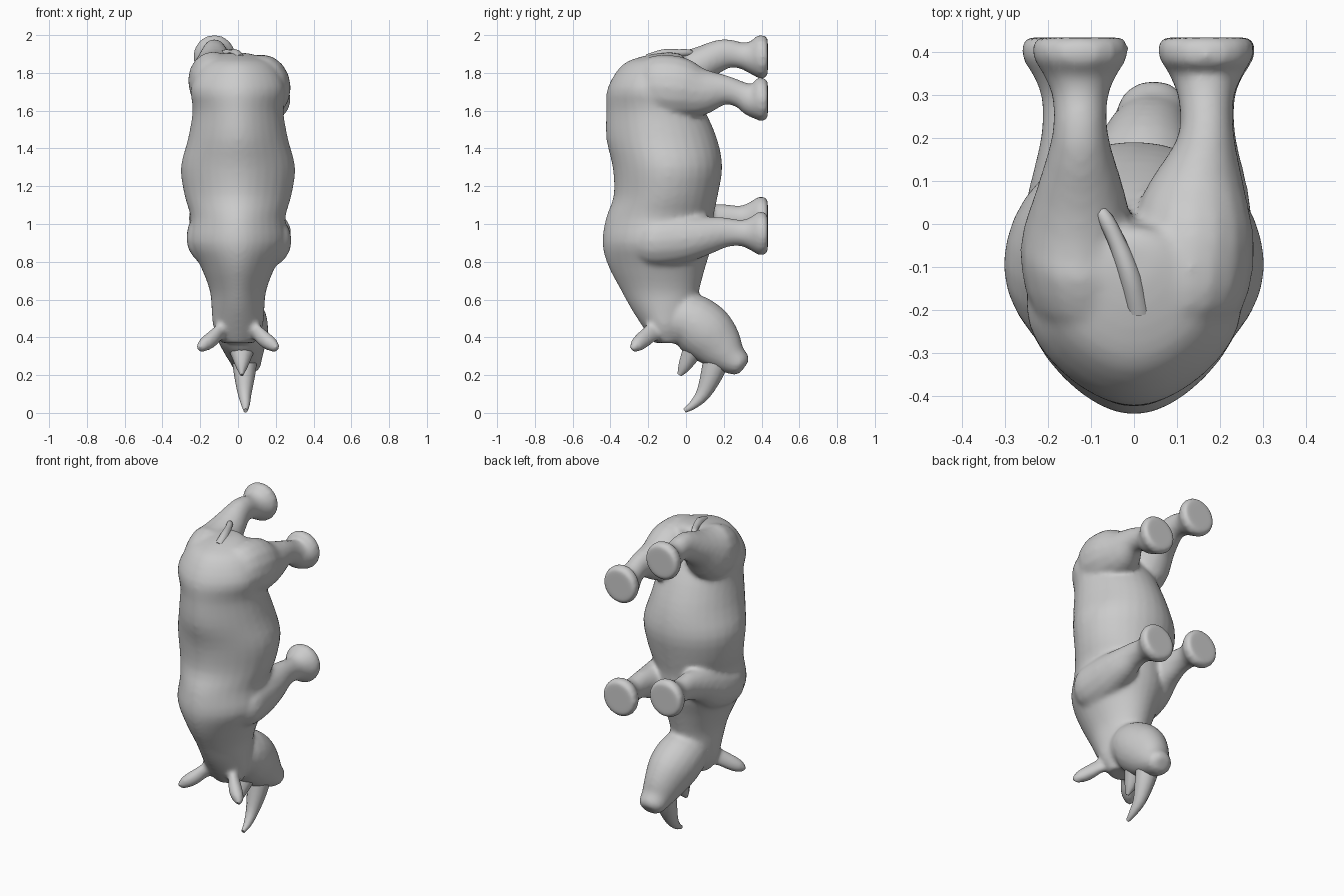
import bpy, bmesh
from math import sin, cos, pi
from mathutils import Vector

if "Cube" in bpy.data.objects:
    bpy.data.objects.remove(bpy.data.objects["Cube"])


def spline(rows, steps):
    """Catmull-Rom interpolation of rows of numbers."""
    out = []
    for i in range(len(rows) - 1):
        p0, p1 = rows[max(i - 1, 0)], rows[i]
        p2, p3 = rows[i + 1], rows[min(i + 2, len(rows) - 1)]
        for s in range(steps):
            t = s / steps
            out.append([0.5 * (2 * b + (c - a) * t + (2 * a - 5 * b + 4 * c - d) * t * t
                               + (3 * b - a - 3 * c + d) * t ** 3)
                        for a, b, c, d in zip(p0, p1, p2, p3)])
    out.append(list(rows[-1]))
    return out


def tube(name, rows, seg=20, steps=3, normal=None, keel=0):
    """Loft ellipses: each row is x, y, z, half width in x, half width across."""
    pts = spline(rows, steps)
    bm = bmesh.new()
    rings = []
    for i, (x, y, z, a, b) in enumerate(pts):
        p, q = pts[max(i - 1, 0)], pts[min(i + 1, len(pts) - 1)]
        n = Vector(normal) if normal else Vector((0, -(q[2] - p[2]), q[1] - p[1])).normalized()
        a, b = max(a, 0.004), max(b, 0.004)
        ring = []
        for k in range(seg):
            c, s = cos(2 * pi * k / seg), sin(2 * pi * k / seg)
            pinch = 1 - keel * max(0, -s) ** 2      # narrower along the spine
            ring.append(bm.verts.new(Vector((x + a * c * pinch, y, z)) + n * b * s))
        rings.append(ring)
    for r, s in zip(rings, rings[1:]):
        for k in range(seg):
            j = (k + 1) % seg
            bm.faces.new((r[k], r[j], s[j], s[k]))
    bm.faces.new(rings[0])
    bm.faces.new(rings[-1])
    bmesh.ops.recalc_face_normals(bm, faces=bm.faces)
    me = bpy.data.meshes.new(name)
    bm.to_mesh(me)
    bm.free()
    ob = bpy.data.objects.new(name, me)
    bpy.context.collection.objects.link(ob)
    bpy.ops.object.select_all(action='DESELECT')
    ob.select_set(True)
    bpy.context.view_layer.objects.active = ob
    bpy.ops.object.shade_smooth_by_angle(angle=0.8)
    return ob


# Body: z, back y, belly y, half width
profile = [(1.905, -.14, -.04, .05), (1.885, -.24, -.01, .12), (1.84, -.34, .0, .19),
           (1.72, -.415, .03, .25), (1.6, -.422, .10, .24), (1.45, -.422, .165, .265),
           (1.3, -.388, .192, .303), (1.15, -.383, .168, .283), (1.03, -.424, .145, .25),
           (.9, -.443, .14, .26), (.78, -.413, .105, .2), (.65, -.345, .07, .15),
           (.55, -.29, .05, .14), (.45, -.225, .0, .13), (.37, -.17, -.03, .09)]
body = tube("body", [(0, (lo + hi) / 2, z, w, (hi - lo) / 2) for z, lo, hi, w in profile],
            seg=32, normal=(0, 1, 0), keel=.22)

# Head, bent under the neck and turned a little aside
skin = [tube("head", [(0, -.15, .5, .10, .11), (.01, 0, .495, .14, .145), (.02, .1, .43, .14, .155),
                      (.03, .18, .35, .112, .13), (.04, .24, .29, .088, .09),
                      (.045, .29, .257, .075, .065), (.045, .31, .243, .04, .045)])]

# Ears
for side, label in ((1, "right"), (-1, "left")):
    skin.append(tube(label + "_ear", [(side * .06, -.14, .45, .04, .06),
                                      (side * .11, -.19, .418, .042, .05),
                                      (side * .155, -.24, .377, .052, .046),
                                      (side * .18, -.27, .352, .042, .036),
                                      (side * .2, -.292, .336, .018, .016)], seg=10))


def leg(name, upper, x, z, slope):
    """Upper limb, slim shin, flared flat foot."""
    shin = [(x, .2, z - slope, .067, .082), (x, .29, z - slope * .5, .065, .07),
            (x, .345, z, .085, .09), (x, .385, z, .11, .117), (x, .42, z, .112, .112),
            (x, .433, z, .1, .095)]
    skin.append(tube(name, upper + shin, seg=16))


# Hind legs, one swung back and one forward
leg("hind_leg_left", [(-.1, -.28, 1.73, .04, .05), (-.115, -.2, 1.74, .12, .14),
                      (-.13, -.06, 1.76, .135, .165), (-.125, .07, 1.84, .105, .1)],
    -.125, 1.885, -.015)
leg("hind_leg_right", [(.1, -.28, 1.73, .04, .06), (.12, -.2, 1.73, .13, .155),
                       (.135, -.06, 1.722, .145, .17), (.14, .07, 1.7, .12, .135)],
    .167, 1.66, -.05)

# Front legs
leg("front_leg_left", [(-.12, -.3, .93, .06, .06), (-.135, -.2, .92, .13, .14),
                       (-.145, -.05, .945, .125, .145), (-.15, .08, 1.0, .095, .105)],
    -.15, 1.03, .005)
leg("front_leg_right", [(.12, -.3, .92, .06, .06), (.14, -.2, .91, .135, .14),
                        (.155, -.05, .92, .125, .14), (.165, .08, .935, .1, .11)],
    .17, .95, -.005)

# Fuse body, head, ears and legs into one smooth skin
bpy.ops.object.select_all(action='DESELECT')
for part in skin + [body]:
    part.select_set(True)
bpy.context.view_layer.objects.active = body
bpy.ops.object.join()
body.modifiers.clear()
remesh = body.modifiers.new("fuse", 'REMESH')
remesh.mode = 'VOXEL'
remesh.voxel_size = .012
remesh.use_smooth_shade = True
smooth = body.modifiers.new("soften", 'SMOOTH')
smooth.factor = .5
smooth.iterations = 12

# Horns
tube("nose_horn", [(.035, .17, .31, .07, .075), (.035, .135, .2, .056, .058),
                   (.035, .09, .1, .036, .038), (.04, .035, .04, .022, .022),
                   (.04, -.008, .012, .01, .012)], seg=12)
tube("brow_horn", [(.02, .06, .38, .09, .07), (.02, .02, .3, .055, .05),
                   (.02, -.012, .24, .03, .033), (.02, -.035, .2, .008, .012)], seg=10)

# Tail lying against the rump
tube("tail", [(.01, -.2, 1.87, .03, .03), (-.01, -.12, 1.905, .024, .02),
              (-.04, -.04, 1.905, .022, .02), (-.07, .02, 1.905, .02, .018),
              (-.09, .05, 1.89, .008, .008)], seg=8)
